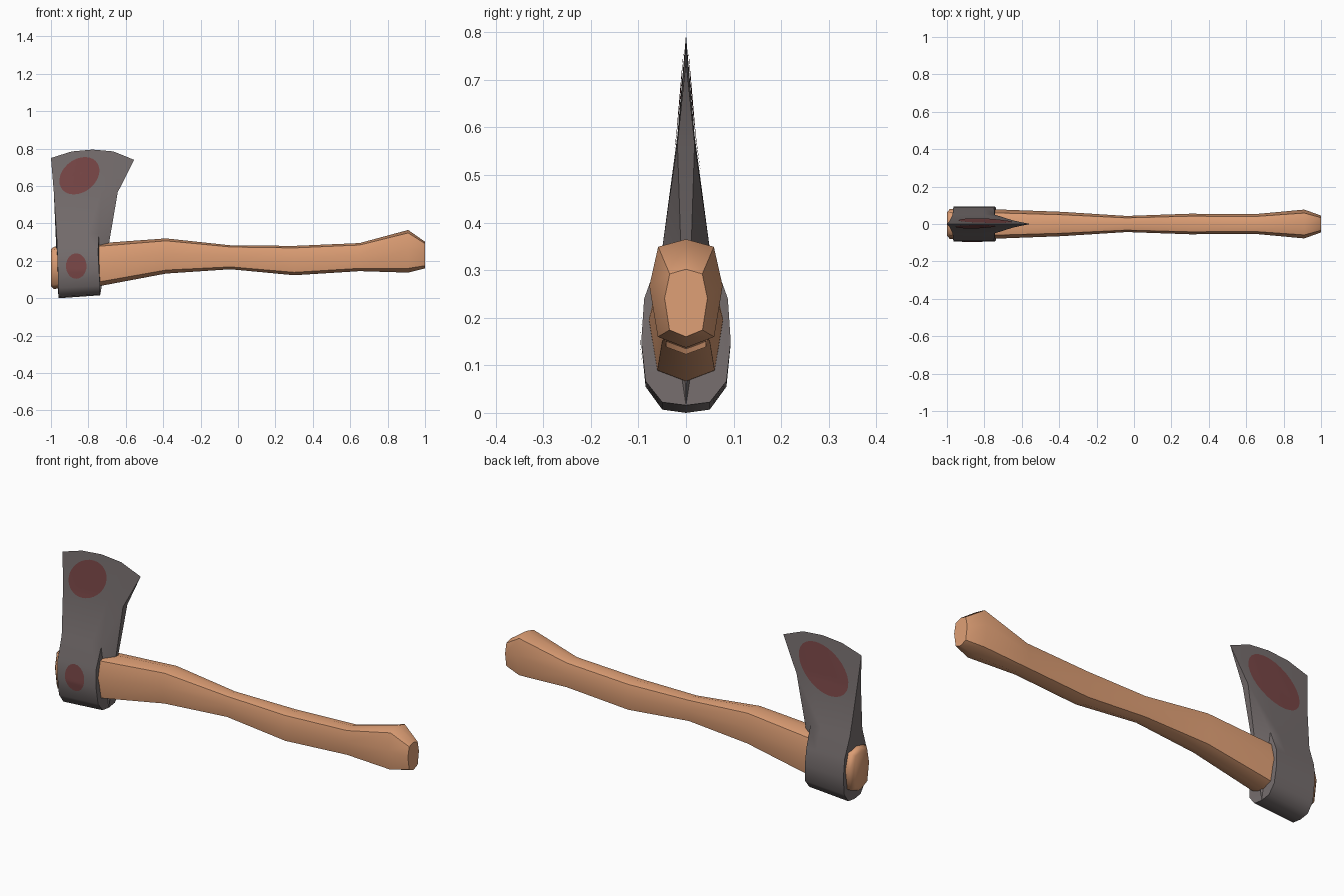
import bpy, bmesh, math
from mathutils import Vector
from mathutils.bvhtree import BVHTree

if "Cube" in bpy.data.objects:
    bpy.data.objects.remove(bpy.data.objects["Cube"])


def material(name, rgb):
    m = bpy.data.materials.new(name)
    m.diffuse_color = (*rgb, 1)
    m.use_nodes = True
    m.node_tree.nodes["Principled BSDF"].inputs["Base Color"].default_value = m.diffuse_color
    return m


WOOD = material("warm wood", (0.74, 0.35, 0.18))
STEEL = material("dark grey steel", (0.18, 0.155, 0.155))
RED = material("dull red stain", (0.19, 0.062, 0.062))


def make_object(name, bm, mat, angle):
    bmesh.ops.recalc_face_normals(bm, faces=bm.faces)
    mesh = bpy.data.meshes.new(name)
    bm.to_mesh(mesh)
    ob = bpy.data.objects.new(name, mesh)
    bpy.context.collection.objects.link(ob)
    mesh.materials.append(mat)
    bpy.ops.object.select_all(action='DESELECT')
    ob.select_set(True)
    bpy.context.view_layer.objects.active = ob
    bpy.ops.object.shade_smooth_by_angle(angle=math.radians(angle))
    return ob


def loft(rings):
    """Skin a row of closed rings and cap both ends."""
    bm = bmesh.new()
    loops = [[bm.verts.new(p) for p in r] for r in rings]
    n = len(loops[0])
    for a, b in zip(loops, loops[1:]):
        for i in range(n):
            j = (i + 1) % n
            bm.faces.new((a[i], a[j], b[j], b[i]))
    bm.faces.new(loops[0])
    bm.faces.new(loops[-1])
    return bm


# Handle: eight-sided section swept along x (x, bottom, top, half width)
stations = [(-1.0, .065, .262, .062), (-.985, .05, .275, .08), (-.73, .067, .295, .078),
            (-.385, .132, .32, .065), (-.04, .155, .283, .043), (.30, .123, .28, .055),
            (.65, .145, .295, .053), (.91, .137, .365, .077), (1.0, .16, .302, .045)]
section = [(0, 1), (.76, .93), (1, .57), (.77, .1), (0, 0), (-.77, .1), (-1, .57), (-.76, .93)]
make_object("handle", loft([[(x, s * w, lo + t * (hi - lo)) for s, t in section]
                            for x, lo, hi, w in stations]), WOOD, 50)

# Axe head: wedge profile (z, half thickness, left x, right x) lofted along x
rows = [(0, 0, -.96, -.737), (.007, .05, -.96, -.737), (.055, .085, -.961, -.738),
        (.145, .094, -.963, -.743), (.24, .088, -.966, -.748), (.345, .05, -.97, -.745),
        (.57, .018, -.985, -.643), (.75, 0, -1.0, -.555)]
edge_curve = [0, .035, .045, .035, -.01]      # rise of the cutting edge


def head_point(row, k, side):
    z, w, xl, xr = row
    u = k / 4
    rise = edge_curve[k] * max(0, (z - .345) / .405) ** 2 + .016 * u * max(0, 1 - z / .2)
    return (xl + (xr - xl) * u, side * w, z + rise)


rings = [[head_point(r, k, 1) for r in rows] + [head_point(r, k, -1) for r in rows[-2:0:-1]]
         for k in range(5)]
head_bm = loft(rings)
bmesh.ops.triangulate(head_bm, faces=[f for f in head_bm.faces if len(f.verts) > 4])
surface = BVHTree.FromBMesh(head_bm)
make_object("axe_head", head_bm, STEEL, 50)


# Red stains: thin patches laid onto the cheeks of the head
def stain(name, side, cx, cz, rx, rz, skew=0.0):
    bm = bmesh.new()
    n, loops = 28, []

    def vert(x, z):
        hit = surface.ray_cast(Vector((x, side, z)), Vector((0, -side, 0)))[0]
        return bm.verts.new((x, (hit.y if hit else 0) + side * .0025, z))

    centre = vert(cx, cz)
    for k in range(1, 9):
        f = k / 8
        loops.append([vert(cx + f * (rx * math.cos(a) + skew * math.sin(a)),
                           cz + f * rz * math.sin(a))
                      for a in (2 * math.pi * i / n for i in range(n))])
    for i in range(n):
        j = (i + 1) % n
        bm.faces.new((centre, loops[0][i], loops[0][j]))
        for a, b in zip(loops, loops[1:]):
            bm.faces.new((a[i], b[i], b[j], a[j]))
    ob = make_object(name, bm, RED, 50)
    # face the patch outwards
    if sum(p.normal.y for p in ob.data.polygons) * side < 0:
        ob.data.flip_normals()


stain("front_blade_stain", -1, -.848, .655, .103, .1, .03)
stain("front_poll_stain", -1, -.865, .172, .055, .068)
stain("back_blade_stain", 1, -.795, .632, .135, .122, .05)
